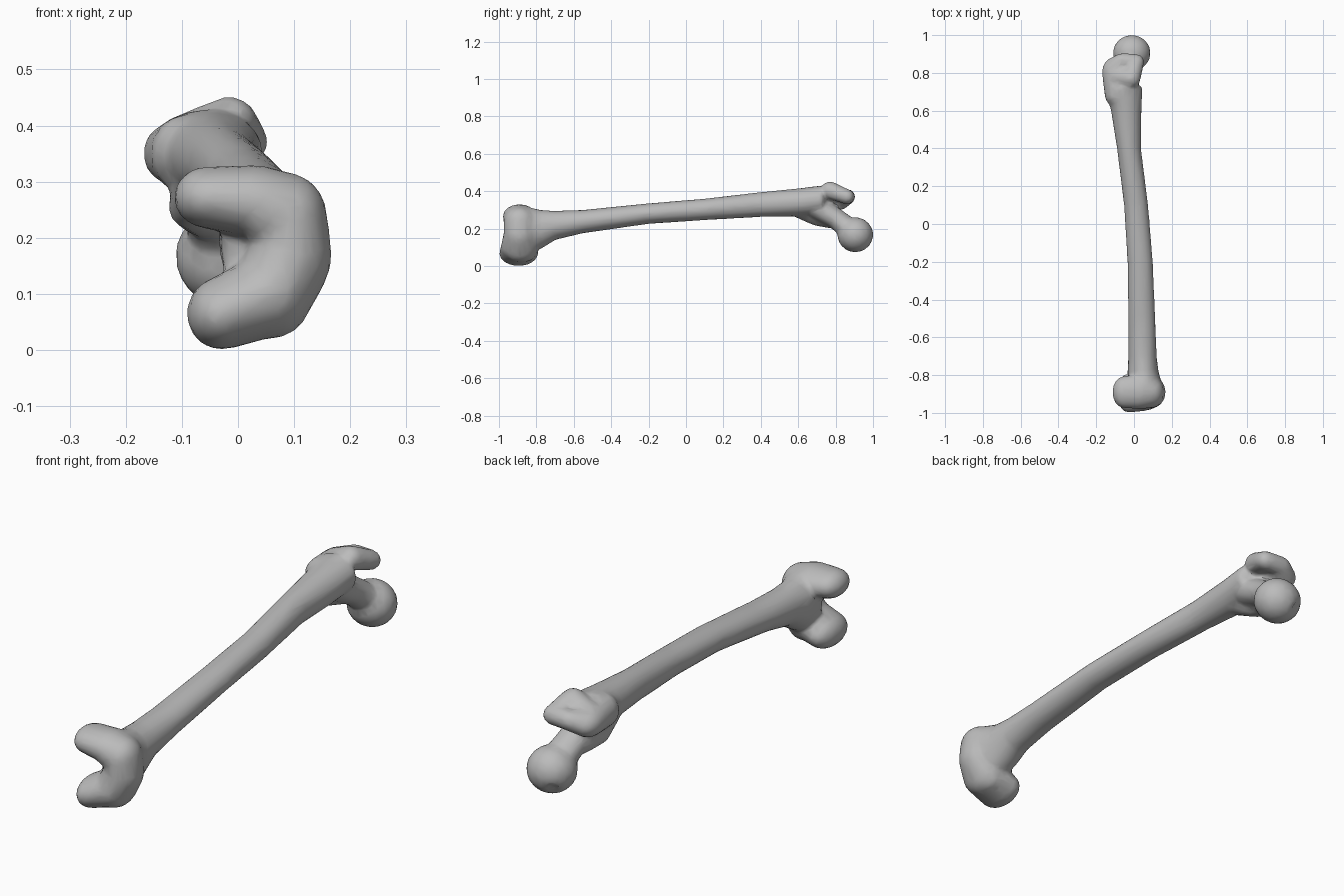
import bpy, bmesh
from mathutils import Vector, Matrix

cube = bpy.data.objects.get("Cube")
if cube:
    bpy.data.objects.remove(cube, do_unlink=True)

bone_mat = bpy.data.materials.new("bone grey")
bone_mat.use_nodes = True
COLOUR = (0.5, 0.5, 0.5, 1)
bone_mat.diffuse_color = COLOUR
bone_mat.node_tree.nodes["Principled BSDF"].inputs["Base Color"].default_value = COLOUR

bone = bmesh.new()


def chain(*blobs):
    """Skin each consecutive pair of ellipsoids (x, y, z, rx, ry, rz) with a hull."""
    pairs = list(zip(blobs, blobs[1:])) or [(blobs[0],)]
    for pair in pairs:
        part = bmesh.new()
        for b in pair:
            place = Matrix.Translation(b[:3]) @ Matrix.Diagonal((*b[3:], 1))
            bmesh.ops.create_uvsphere(part, u_segments=16, v_segments=10, radius=1, matrix=place)
        hull = bmesh.ops.convex_hull(part, input=part.verts)
        junk = [g for g in hull["geom_interior"] + hull["geom_unused"]
                if isinstance(g, bmesh.types.BMVert)]
        bmesh.ops.delete(part, geom=list(set(junk)), context="VERTS")
        bmesh.ops.recalc_face_normals(part, faces=part.faces)
        mesh = bpy.data.meshes.new("part")
        part.to_mesh(mesh)
        part.free()
        bone.from_mesh(mesh)
        bpy.data.meshes.remove(mesh)


# Shaft: y, then x and z limits of each section
sections = [
    (-.86, -.03, .15, .06, .32), (-.78, -.035, .13, .09, .30), (-.7, -.03, .12, .14, .295),
    (-.55, -.03, .115, .175, .30), (-.2, -.035, .10, .225, .335), (.1, -.053, .075, .245, .36),
    (.4, -.09, .037, .262, .395), (.6, -.122, .04, .265, .415), (.72, -.155, .045, .275, .43),
]
chain(*[((a + b) / 2, y, (c + d) / 2, (b - a) / 2, .03, (d - c) / 2)
        for y, a, b, c, d in sections])

# Condyles: a C-shaped roll open towards -x
chain((-.055, -.89, .272, .06, .085, .055), (.03, -.89, .265, .07, .09, .065),
      (.09, -.89, .235, .07, .085, .08), (.095, -.89, .17, .073, .085, .09),
      (.06, -.89, .10, .075, .10, .075), (-.03, -.895, .065, .062, .105, .065))
chain((.06, -.89, .09, .07, .09, .07), (.055, -.87, .07, .05, .07, .05))

# Greater trochanter
chain((-.09, .68, .35, .065, .06, .07), (-.115, .80, .35, .055, .08, .055),
      (-.06, .865, .37, .05, .04, .04), (.01, .86, .37, .045, .04, .04),
      (-.015, .77, .405, .05, .05, .047), (-.09, .78, .37, .06, .06, .05))

# Lesser trochanter, neck and head
chain((-.06, .60, .30, .05, .05, .04), (-.085, .70, .255, .04, .05, .04),
      (-.06, .78, .25, .05, .05, .05))
chain((-.05, .70, .31, .075, .07, .06), (-.035, .80, .255, .065, .055, .055),
      (-.015, .88, .19, .07, .06, .06))
HEAD = Vector((-.012, .905, .167))
chain((*HEAD, .101, .097, .094))

mesh = bpy.data.meshes.new("thigh_bone")
bone.to_mesh(mesh)
bone.free()
obj = bpy.data.objects.new("thigh_bone", mesh)
bpy.context.scene.collection.objects.link(obj)

# Fuse the parts into one skin, soften the joins, then facet lightly
fuse = obj.modifiers.new("fuse", "REMESH")
fuse.mode = "VOXEL"
fuse.voxel_size = 0.009
soften = obj.modifiers.new("soften", "SMOOTH")
soften.factor = 0.5
soften.iterations = 9
facet = obj.modifiers.new("facet", "DECIMATE")
facet.ratio = 0.12

# Bake the modifiers
graph = bpy.context.evaluated_depsgraph_get()
baked = bpy.data.meshes.new_from_object(obj.evaluated_get(graph))
obj.modifiers.clear()
obj.data = baked

# Small pit on the head
pit = HEAD + Vector((-.5, .7, -.5)).normalized() * .097
for v in baked.vertices:
    near = 1 - (v.co - pit).length / .03
    if near > 0:
        v.co += (HEAD - v.co).normalized() * .02 * near

baked.materials.clear()
baked.materials.append(bone_mat)
bpy.context.view_layer.objects.active = obj
obj.select_set(True)
bpy.ops.object.shade_smooth_by_angle(angle=0.6)
